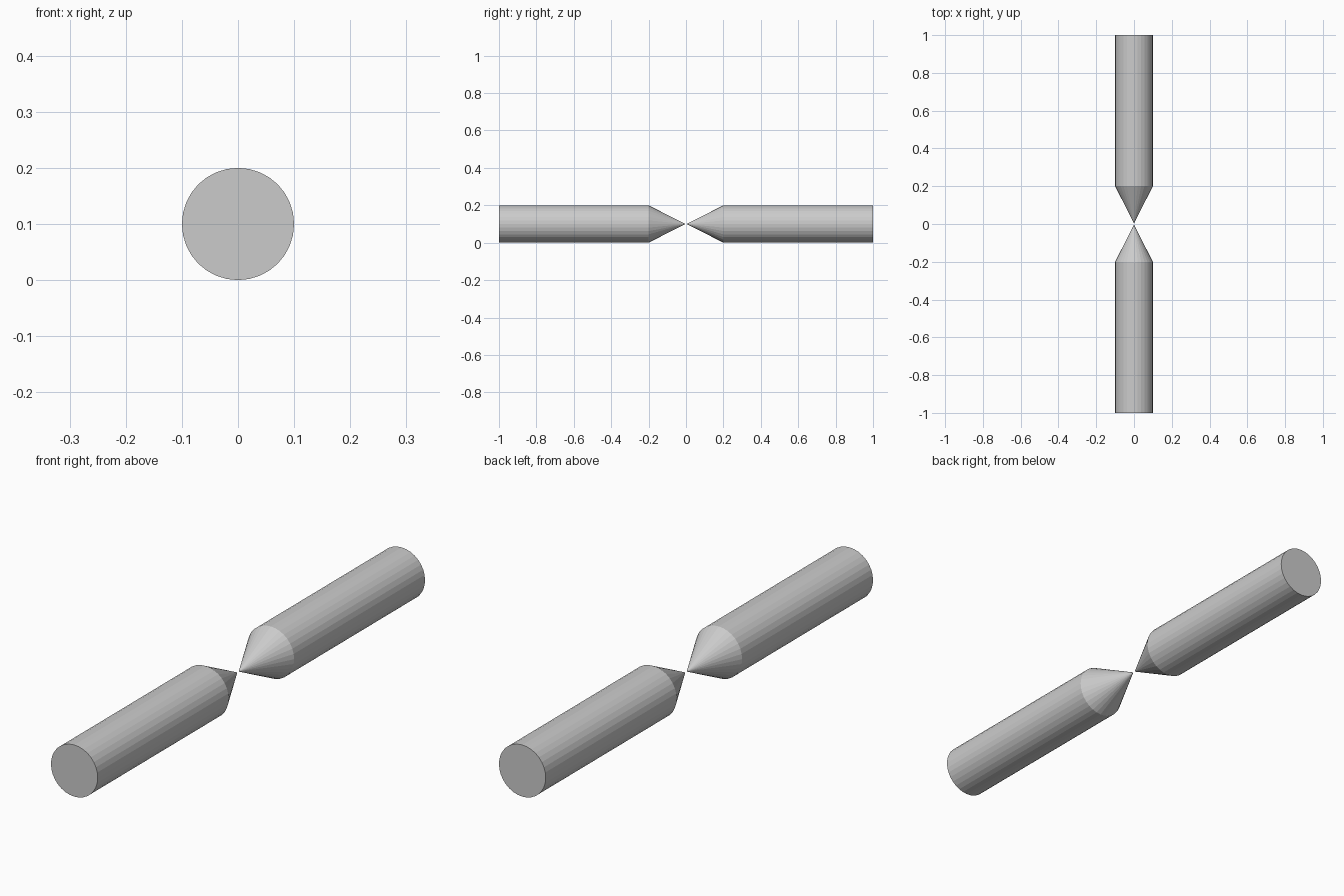
import bpy, bmesh, math

if "Cube" in bpy.data.objects:
    bpy.data.objects.remove(bpy.data.objects["Cube"])

SIDES = 32
RADIUS = 0.1
END, SHOULDER, TIP = 1.0, 0.2, 0.004


def pointed_rod(name, side):
    """Round rod along y with a flat outer end and a cone pointing to the centre."""
    bm = bmesh.new()

    def ring(y):
        return [bm.verts.new((RADIUS * math.cos(a), side * y, RADIUS + RADIUS * math.sin(a)))
                for a in (2 * math.pi * i / SIDES for i in range(SIDES))]

    outer, shoulder = ring(END), ring(SHOULDER)
    tip = bm.verts.new((0, side * TIP, RADIUS))
    bm.faces.new(outer)                                   # flat end
    for i in range(SIDES):
        j = (i + 1) % SIDES
        bm.faces.new((outer[i], outer[j], shoulder[j], shoulder[i]))  # shaft
        bm.faces.new((shoulder[i], shoulder[j], tip))     # cone point
    bmesh.ops.recalc_face_normals(bm, faces=bm.faces)
    mesh = bpy.data.meshes.new(name)
    bm.to_mesh(mesh)
    bm.free()
    obj = bpy.data.objects.new(name, mesh)
    bpy.context.collection.objects.link(obj)
    return obj


# Two facing rods, tip to tip
pointed_rod("front_rod", -1)
pointed_rod("back_rod", 1)
